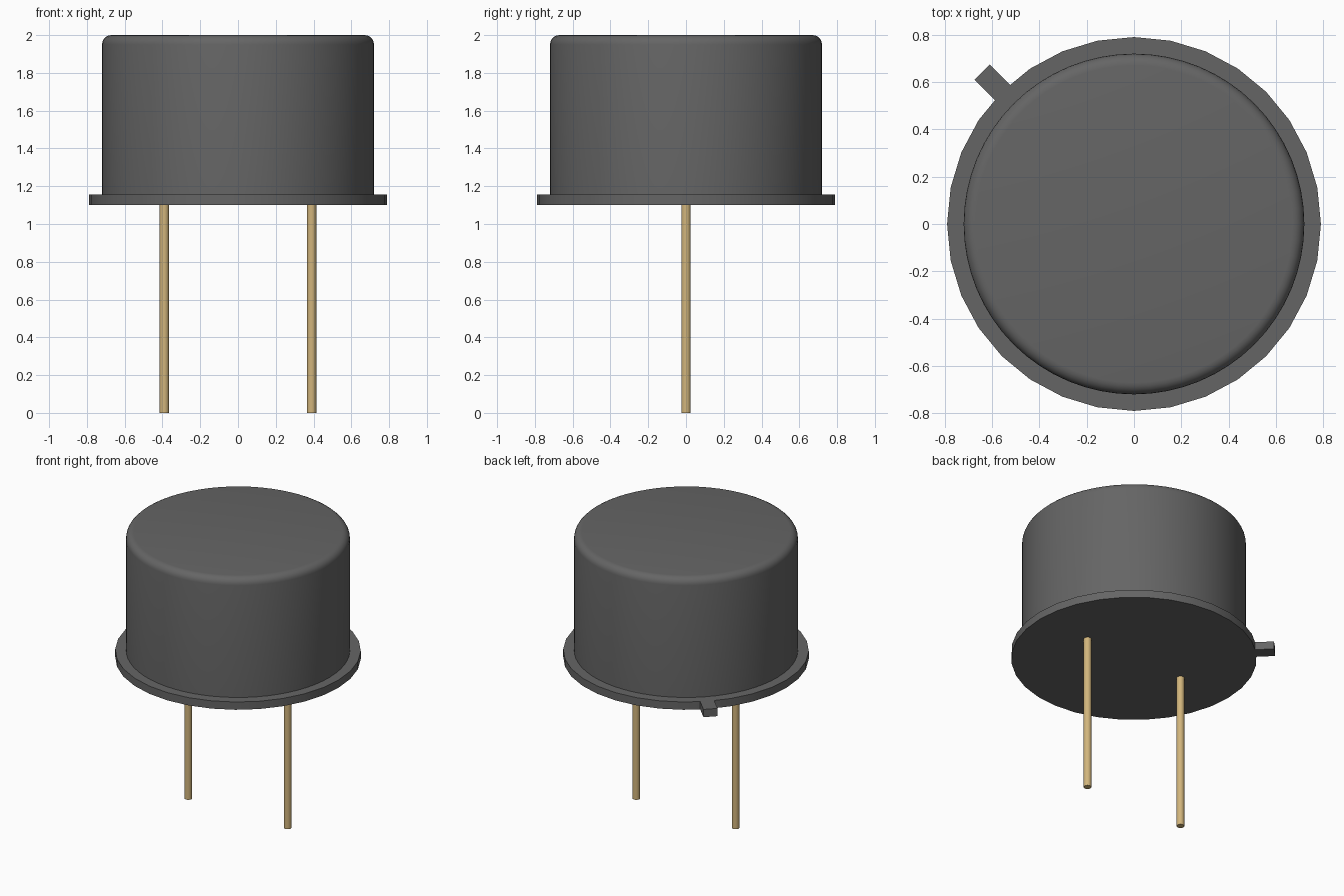
import bpy
import bmesh
import math
from mathutils import Matrix, Vector

cube = bpy.data.objects.get("Cube")
if cube:
    bpy.data.objects.remove(cube, do_unlink=True)


def make_material(name, colour):
    mat = bpy.data.materials.new(name)
    mat.use_nodes = True
    mat.diffuse_color = colour
    mat.node_tree.nodes["Principled BSDF"].inputs["Base Color"].default_value = colour
    return mat


dark_metal = make_material("dark grey metal", (0.13, 0.13, 0.13, 1))
gold = make_material("pale gold", (0.64, 0.46, 0.20, 1))


def finish(bm, name, mat):
    mesh = bpy.data.meshes.new(name)
    bm.to_mesh(mesh)
    bm.free()
    mesh.materials.append(mat)
    obj = bpy.data.objects.new(name, mesh)
    bpy.context.collection.objects.link(obj)
    bpy.ops.object.select_all(action="DESELECT")
    obj.select_set(True)
    bpy.context.view_layer.objects.active = obj
    bpy.ops.object.shade_smooth_by_angle(angle=math.radians(35))
    return obj


def cylinder(name, radius, bottom, top, sides, mat, x=0, rounding=0):
    bm = bmesh.new()
    bmesh.ops.create_cone(
        bm, cap_ends=True, segments=sides, radius1=radius, radius2=radius,
        depth=top - bottom, matrix=Matrix.Translation((x, 0, (top + bottom) / 2)))
    if rounding:
        rim = [e for e in bm.edges if all(v.co.z > top - 0.001 for v in e.verts)]
        bmesh.ops.bevel(bm, geom=rim, offset=rounding, segments=5,
                        profile=0.5, affect="EDGES")
    return finish(bm, name, mat)


# Can with rounded top edge, sitting on a flat flange
FLANGE_BOTTOM, FLANGE_TOP = 1.10, 1.155
cylinder("can", 0.72, FLANGE_TOP - 0.01, 2.0, 64, dark_metal, rounding=0.05)
cylinder("flange", 0.79, FLANGE_BOTTOM, FLANGE_TOP, 32, dark_metal)

# Locating tab sticking out diagonally from the flange
inner, outer = 0.74, 0.908
bm = bmesh.new()
bmesh.ops.create_cube(bm, size=1)
bmesh.ops.scale(bm, verts=bm.verts,
                vec=Vector((outer - inner, 0.092, FLANGE_TOP - FLANGE_BOTTOM)))
bmesh.ops.translate(bm, verts=bm.verts, vec=Vector(
    ((inner + outer) / 2, 0, (FLANGE_TOP + FLANGE_BOTTOM) / 2)))
bmesh.ops.rotate(bm, verts=bm.verts, cent=Vector((0, 0, 0)),
                 matrix=Matrix.Rotation(math.radians(135), 3, "Z"))
finish(bm, "locating_tab", dark_metal)

# Two lead pins
for side, x in (("left", 0.39), ("right", -0.39)):
    cylinder(side + "_pin", 0.025, 0, FLANGE_BOTTOM + 0.01, 16, gold, x=x)
